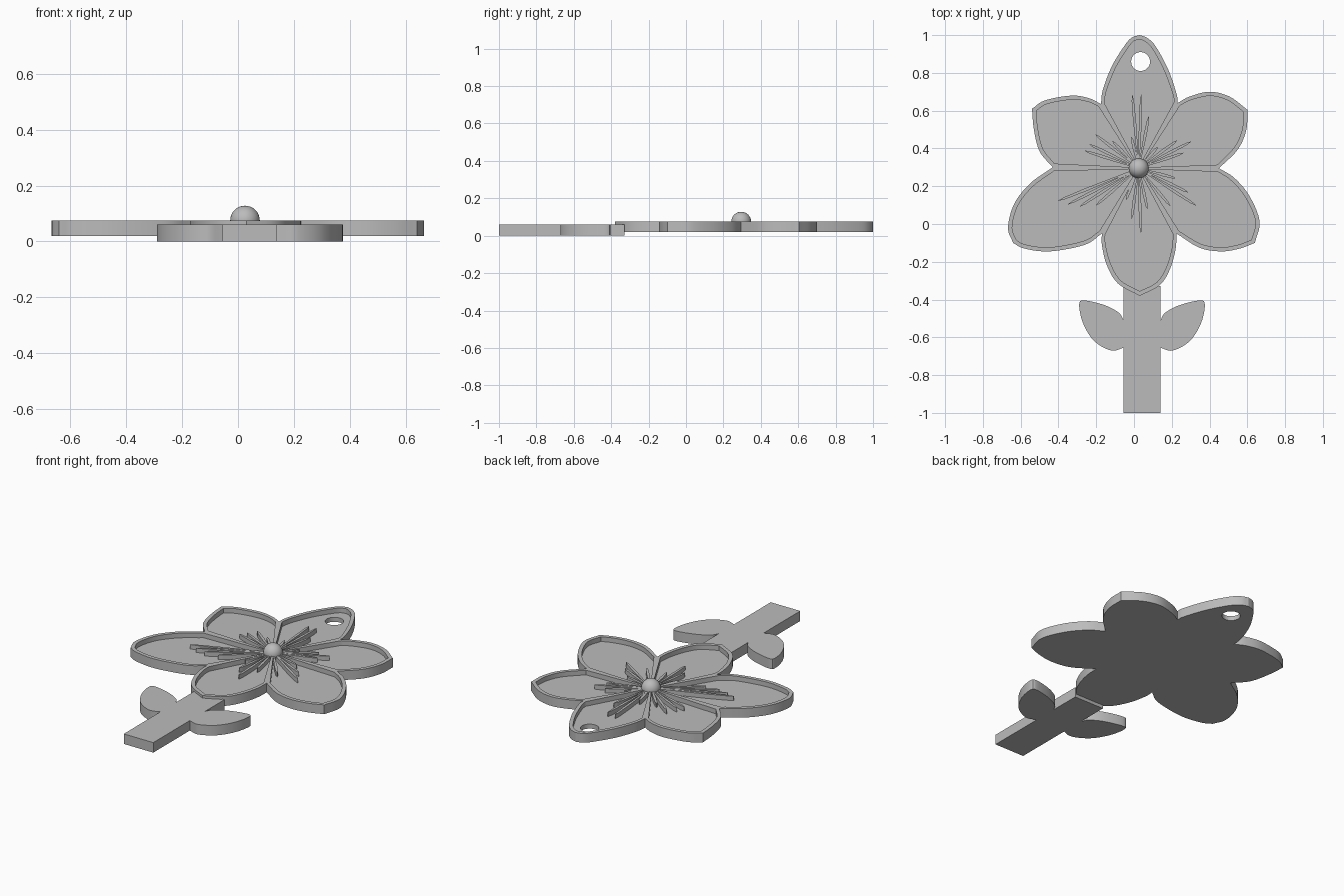
import bpy, bmesh, math
from mathutils import Vector

if "Cube" in bpy.data.objects:
    bpy.data.objects.remove(bpy.data.objects["Cube"])

grey = bpy.data.materials.new("plain grey")
grey.use_nodes = True
COLOUR = (0.5, 0.5, 0.5, 1)
grey.diffuse_color = COLOUR
grey.node_tree.nodes["Principled BSDF"].inputs["Base Color"].default_value = COLOUR

CENTRE = Vector((0.025, 0.295))
BOTTOM, FLOOR, TOP = 0.02, 0.047, 0.075


def smooth_path(points, steps=5):
    """Catmull-Rom curve through an open list of points."""
    p = [Vector(q) for q in points]
    p = [2 * p[0] - p[1]] + p + [2 * p[-1] - p[-2]]
    out = []
    for a, b, c, d in zip(p, p[1:], p[2:], p[3:]):
        for i in range(steps):
            t = i / steps
            out.append(0.5 * (2 * b + (c - a) * t + (2 * a - 5 * b + 4 * c - d) * t * t
                              + (3 * b - 3 * c + d - a) * t ** 3))
    return out + [p[-2]]


def slab(name, loops, z0, z1):
    """Extrude closed outlines into one object."""
    bm = bmesh.new()
    for loop in loops:
        face = bm.faces.new([bm.verts.new((x, y, z0)) for x, y in loop])
        ext = bmesh.ops.extrude_face_region(bm, geom=[face])
        verts = [g for g in ext["geom"] if isinstance(g, bmesh.types.BMVert)]
        bmesh.ops.translate(bm, vec=(0, 0, z1 - z0), verts=verts)
    bmesh.ops.recalc_face_normals(bm, faces=bm.faces)
    mesh = bpy.data.meshes.new(name)
    bm.to_mesh(mesh)
    bm.free()
    obj = bpy.data.objects.new(name, mesh)
    bpy.context.collection.objects.link(obj)
    mesh.materials.append(grey)
    return obj


def activate(obj):
    bpy.ops.object.select_all(action="DESELECT")
    obj.select_set(True)
    bpy.context.view_layer.objects.active = obj


def cut(obj, cutter):
    cutter.hide_render = True
    mod = obj.modifiers.new("cut", "BOOLEAN")
    mod.operation, mod.solver, mod.object = "DIFFERENCE", "EXACT", cutter
    activate(obj)
    bpy.ops.object.modifier_apply(modifier=mod.name)
    bpy.data.objects.remove(cutter)


def pocket(path):
    """Petal outline moved inward, with the margin shrinking to the centre."""
    loop = [CENTRE] + smooth_path([CENTRE, path[0]], 4)[1:-1] + path
    loop += smooth_path([path[-1], CENTRE], 4)[1:-1]
    out = []
    for i, p in enumerate(loop):
        a = (p - loop[i - 1]).normalized()
        b = (loop[(i + 1) % len(loop)] - p).normalized()
        inward = Vector((a.y + b.y, -a.x - b.x)).normalized()
        width = min(0.022, 0.004 + 0.035 * (p - CENTRE).length)
        reach = max(0.5, math.sqrt(max(0, (1 + a.dot(b)) / 2)))
        out.append(p + inward * width / reach)
    return out


# Petals, clockwise from the top: two sides meeting at each tip
petals = [
    ([(-.175, .635), (-.165, .71), (-.12, .83), (-.06, .93), (-.015, .985), (.03, 1)],
     [(.03, 1), (.07, .985), (.115, .94), (.18, .82), (.225, .69), (.23, .64)]),
    ([(.23, .64), (.295, .675), (.4, .7), (.505, .675), (.6, .605)],
     [(.6, .605), (.595, .5), (.55, .395), (.45, .295)]),
    ([(.45, .295), (.53, .245), (.61, .15), (.665, .015), (.64, -.1)],
     [(.64, -.1), (.56, -.13), (.46, -.145), (.345, -.125), (.225, -.05)]),
    ([(.225, -.05), (.22, -.135), (.19, -.24), (.135, -.325), (.03, -.38)],
     [(.03, -.38), (-.085, -.315), (-.145, -.215), (-.17, -.11), (-.17, -.05)]),
    ([(-.17, -.05), (-.26, -.11), (-.445, -.145), (-.58, -.13), (-.64, -.1)],
     [(-.64, -.1), (-.667, -.02), (-.635, .105), (-.55, .215), (-.43, .3)]),
    ([(-.43, .3), (-.5, .385), (-.53, .5), (-.54, .61)],
     [(-.54, .61), (-.47, .655), (-.33, .68), (-.235, .665), (-.175, .635)]),
]
paths = [smooth_path(a)[:-1] + smooth_path(b) for a, b in petals]

# Flower body with sunken petals and a hanging hole
flower = slab("flower", [[p for path in paths for p in path[:-1]]], BOTTOM, TOP)
for path in paths:
    cut(flower, slab("petal_cutter", [pocket(path)], FLOOR, TOP + 0.1))
circle = [(0.035 + 0.05 * math.cos(i * math.tau / 40), 0.86 + 0.05 * math.sin(i * math.tau / 40))
          for i in range(40)]
cut(flower, slab("hole_cutter", [circle], -0.1, 0.2))

# Raised filaments: angle in degrees and reach from the centre
filaments = [(95, .39), (88, .39), (79, .28), (103, .17),
             (27, .31), (36, .25), (19, .25), (48, .15),
             (-33, .36), (-26, .29), (-50, .26), (-15, .2),
             (-88, .34), (-98, .27), (-78, .22), (-112, .18),
             (202, .46), (207, .42), (213, .37), (221, .3),
             (162, .3), (154, .29), (142, .29), (134, .2)]
spindles = []
for angle, reach in filaments:
    along = Vector((math.cos(math.radians(angle)), math.sin(math.radians(angle))))
    side = Vector((-along.y, along.x))
    shape = [(0.03, 0.003), (reach * 0.65, 0.008), (reach * 0.92, 0.006), (reach, 0.001)]
    spindles.append([CENTRE + along * d + side * w for d, w in shape]
                    + [CENTRE + along * d - side * w for d, w in reversed(shape)])
slab("filaments", spindles, FLOOR - 0.01, TOP - 0.002)

# Domed flower centre
bpy.ops.mesh.primitive_uv_sphere_add(segments=32, ring_count=16, radius=0.053,
                                     location=(*CENTRE, TOP))
dome = bpy.context.object
dome.name = "flower_centre"
dome.data.materials.append(grey)

# Stem with a mirrored pair of leaves
AXIS = 0.0425
leaf = smooth_path([(-.055, -.51), (-.08, -.47), (-.155, -.43), (-.26, -.405), (-.29, -.425),
                    (-.27, -.525), (-.21, -.62), (-.12, -.67), (-.055, -.655)])
half = [Vector((-.055, -.328))] + leaf + [Vector((-.055, -1))]
stem = slab("stem_and_leaves",
            [half + [Vector((2 * AXIS - p.x, p.y)) for p in reversed(half)]], 0, 0.06)
# Keep the sunken petal clear of the stem
cut(stem, slab("petal_cutter", [pocket(paths[3])], FLOOR, 0.2))

for obj in (flower, dome, stem):
    activate(obj)
    bpy.ops.object.shade_smooth_by_angle(angle=math.radians(30))
